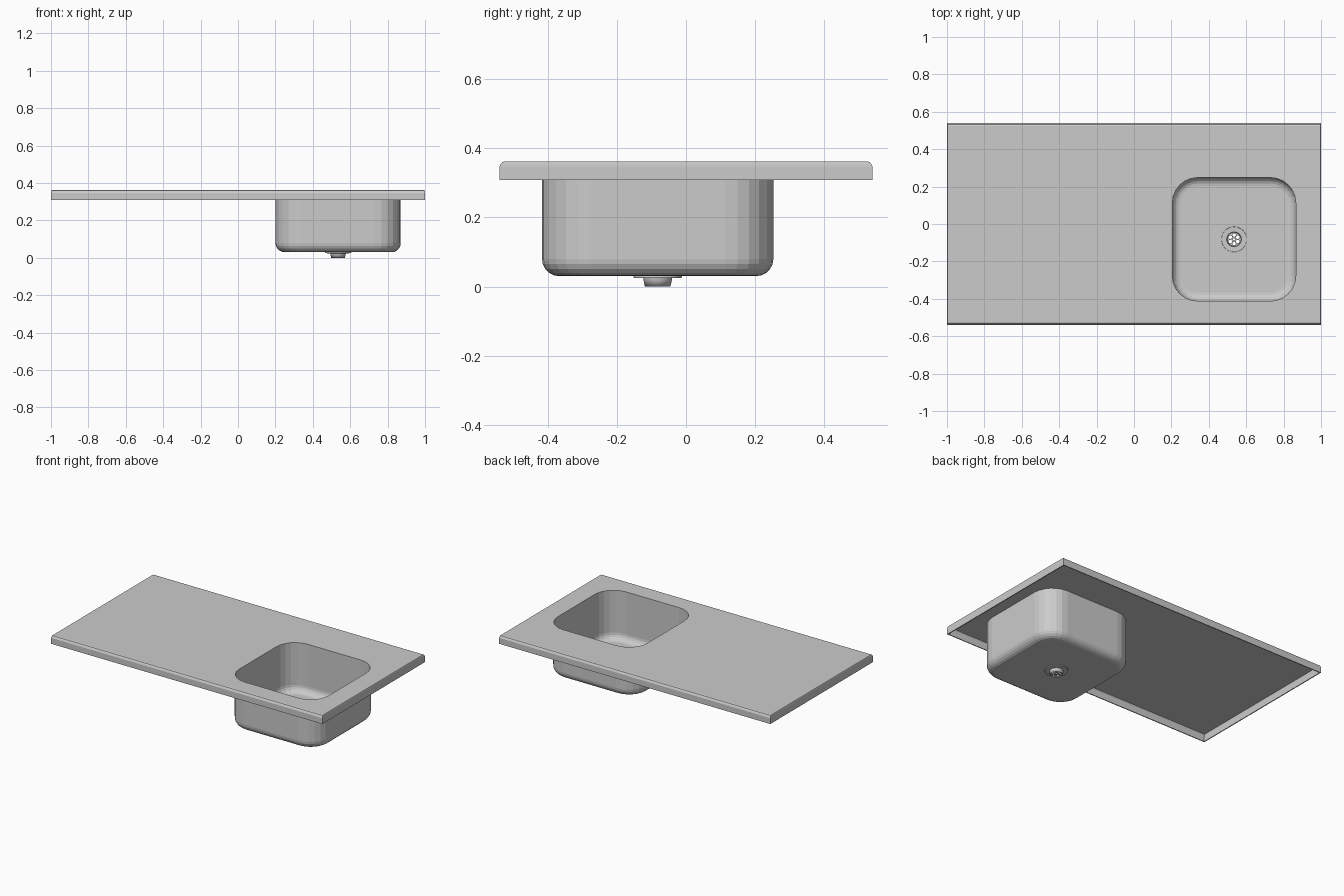
import bpy, bmesh, math

if "Cube" in bpy.data.objects:
    bpy.data.objects.remove(bpy.data.objects["Cube"])

CX, CY = 0.535, -0.082          # bowl and drain centre
TOP, SKIRT = 0.362, 0.308


def rect(hx, hy):
    return [(-hx, -hy), (hx, -hy), (hx, hy), (-hx, hy)]


def rounded(half, r, seg=6):
    pts = []
    for q, (sx, sy) in enumerate([(1, 1), (-1, 1), (-1, -1), (1, -1)]):
        for i in range(seg + 1):
            a = math.pi / 2 * (q + i / seg)
            pts.append((CX + sx * (half - r) + r * math.cos(a),
                        CY + sy * (half - r) + r * math.sin(a)))
    return pts


def circle(r, n=32, cx=CX, cy=CY):
    return [(cx + r * math.cos(2 * math.pi * i / n),
             cy + r * math.sin(2 * math.pi * i / n)) for i in range(n)]


def sheet(name, loops, holes, up, thick, smooth=None):
    """Skin stacked (outline, z) loops, fill the last loop around the holes, thicken."""
    bm = bmesh.new()
    rings = [[bm.verts.new((x, y, z)) for x, y in o] for o, z in loops]
    for a, b in zip(rings, rings[1:]):
        n = len(a)
        for i in range(n):
            j = (i + 1) % n
            bm.faces.new((a[i], a[j], b[j], b[i]))
    if holes:
        z = loops[-1][1]
        edges = []
        for ring in [rings[-1]] + [[bm.verts.new((x, y, z)) for x, y in h] for h in holes]:
            for i, v in enumerate(ring):
                w = ring[(i + 1) % len(ring)]
                edges.append(bm.edges.get((v, w)) or bm.edges.new((v, w)))
        bmesh.ops.triangle_fill(bm, use_beauty=True, use_dissolve=False, edges=edges)
    bmesh.ops.recalc_face_normals(bm, faces=bm.faces[:])
    bm.normal_update()
    if (sum(f.normal.z * f.calc_area() for f in bm.faces) > 0) != up:
        bmesh.ops.reverse_faces(bm, faces=bm.faces[:])
    me = bpy.data.meshes.new(name)
    bm.to_mesh(me)
    bm.free()
    ob = bpy.data.objects.new(name, me)
    bpy.context.collection.objects.link(ob)
    mod = ob.modifiers.new("thickness", 'SOLIDIFY')
    mod.thickness = thick
    mod.offset = -1
    mod.use_even_offset = True
    if smooth:
        bpy.context.view_layer.objects.active = ob
        ob.select_set(True)
        bpy.ops.object.shade_smooth_by_angle(angle=math.radians(smooth))
        ob.select_set(False)
    return ob


# Worktop: folded sheet with rounded front and back edges and a bowl opening
edge = [(0, 0, SKIRT), (0, 0, 0.347), (0.001, 0.004, 0.355),
        (0.002, 0.008, 0.360), (0.004, 0.015, TOP)]
sheet("worktop", [(rect(1 - ix, 0.54 - iy), z) for ix, iy, z in edge],
      [rounded(0.333, 0.138)], True, 0.006)

# Bowl: straight walls, rounded floor edge, round drain opening
H, R, B, FLOOR = 0.335, 0.14, 0.05, 0.03
bowl = [(rounded(H, R), TOP)]
for i in range(6):
    a = math.pi / 2 * i / 5
    d = B * (1 - math.cos(a))
    bowl.append((rounded(H - d, R - d), FLOOR + B * (1 - math.sin(a))))
sheet("bowl", bowl, [circle(0.069)], False, 0.005)

# Drain: shallow flange stepping down to a tapered cup
sheet("drain_cup", [(circle(r), z) for r, z in
      [(0.071, 0.031), (0.069, 0.025), (0.042, 0.024), (0.041, 0.019), (0.037, 0.0)]],
      [], False, 0.003, 30)

# Strainer: disc with a ring of holes around a centre hole
holes = [circle(0.006, 12)]
for k in range(6):
    a = math.pi / 3 * k + math.pi / 6
    holes.append(circle(0.0095, 12, CX + 0.023 * math.cos(a), CY + 0.023 * math.sin(a)))
sheet("strainer", [(circle(0.038), 0.012)], holes, True, 0.004)
